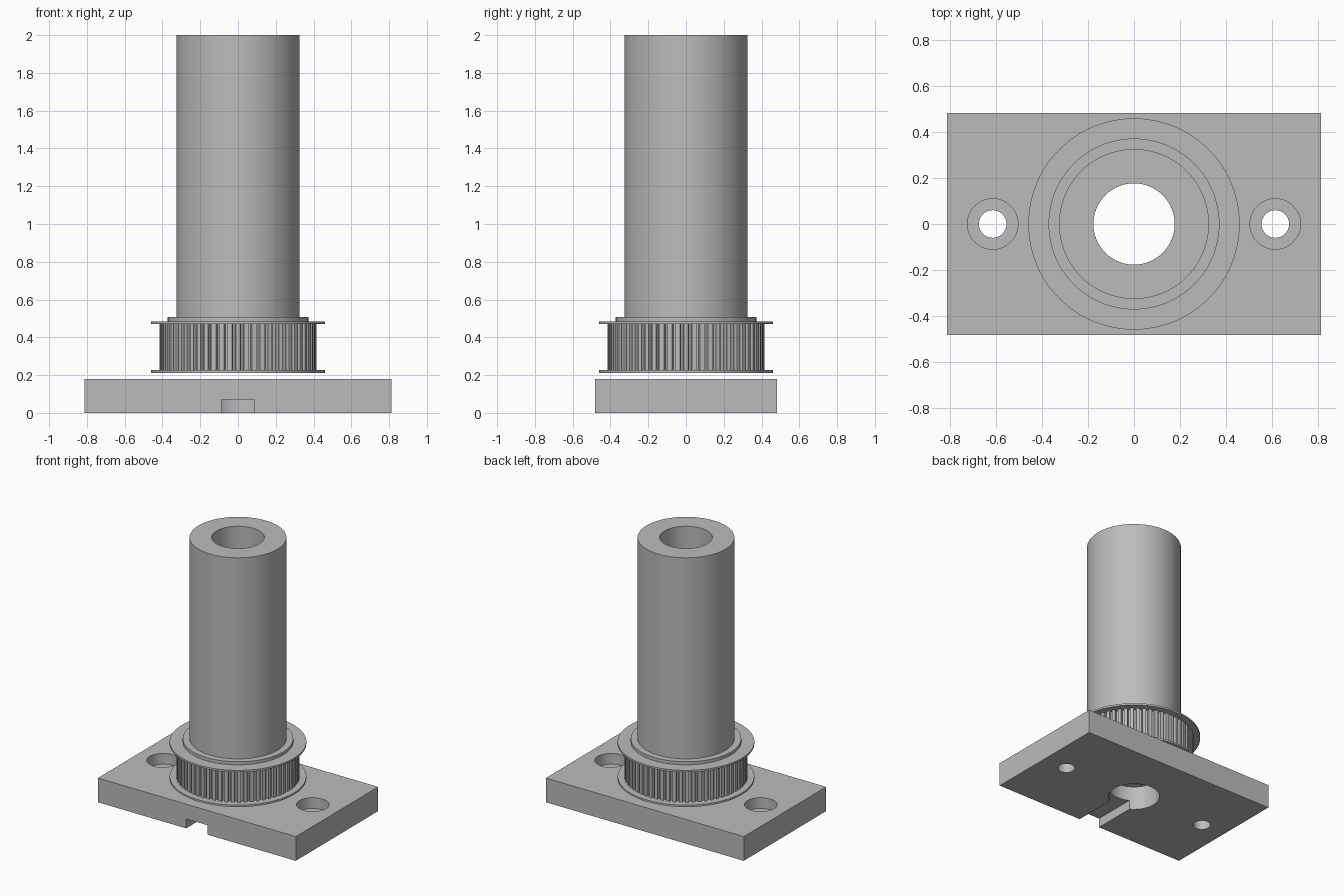
import bpy, bmesh, math

cube = bpy.data.objects.get("Cube")
if cube:
    bpy.data.objects.remove(cube, do_unlink=True)

grey = bpy.data.materials.new("machined_grey")
grey.use_nodes = True
grey.diffuse_color = (0.5, 0.5, 0.5, 1)
grey.node_tree.nodes["Principled BSDF"].inputs["Base Color"].default_value = (0.5, 0.5, 0.5, 1)

BORE = 0.177
TEETH = 60


def finish(bm, name, smooth=True):
    bmesh.ops.recalc_face_normals(bm, faces=bm.faces)
    mesh = bpy.data.meshes.new(name)
    bm.to_mesh(mesh)
    bm.free()
    mesh.materials.append(grey)
    obj = bpy.data.objects.new(name, mesh)
    bpy.context.collection.objects.link(obj)
    if smooth:
        shade(obj)
    return obj


def shade(obj):
    bpy.ops.object.select_all(action="DESELECT")
    obj.select_set(True)
    bpy.context.view_layer.objects.active = obj
    bpy.ops.object.shade_smooth_by_angle(angle=math.radians(30))


def lathe(name, profile, steps=96):
    """Revolve a closed (radius, z) outline about the z axis."""
    bm = bmesh.new()
    verts = [bm.verts.new((r, 0, z)) for r, z in profile]
    edges = [bm.edges.new((v, verts[i - 1])) for i, v in enumerate(verts)]
    bmesh.ops.spin(bm, geom=verts + edges, cent=(0, 0, 0), axis=(0, 0, 1),
                   angle=math.tau, steps=steps, use_merge=True)
    bmesh.ops.remove_doubles(bm, verts=bm.verts, dist=1e-5)
    return finish(bm, name)


def box(name, low, high):
    bm = bmesh.new()
    bmesh.ops.create_cube(bm, size=1)
    for v in bm.verts:
        v.co = [(a + b) / 2 + c * (b - a) for a, b, c in zip(low, high, v.co)]
    return finish(bm, name, False)


def cylinder(name, x, radius, low, high):
    bm = bmesh.new()
    bmesh.ops.create_cone(bm, cap_ends=True, segments=64, radius1=radius,
                          radius2=radius, depth=high - low)
    bmesh.ops.translate(bm, verts=bm.verts, vec=(x, 0, (low + high) / 2))
    return finish(bm, name, False)


def cut(obj, cutter):
    """Subtract the cutter, then discard it."""
    mod = obj.modifiers.new("cut", "BOOLEAN")
    mod.operation, mod.solver, mod.object = "DIFFERENCE", "EXACT", cutter
    bpy.context.view_layer.objects.active = obj
    bpy.ops.object.modifier_apply(modifier=mod.name)
    bpy.data.objects.remove(cutter, do_unlink=True)


# Base plate with central bore, front slot and counterbored screw holes
plate = box("base_plate", (-0.813, -0.483, 0), (0.813, 0.483, 0.18))
cut(plate, cylinder("bore_cutter", 0, BORE, -0.1, 0.3))
cut(plate, box("slot_cutter", (-0.088, -0.6, -0.1), (0.088, 0, 0.07)))
for x in (-0.615, 0.615):
    cut(plate, cylinder("screw_cutter", x, 0.06, -0.1, 0.3))
    cut(plate, cylinder("counterbore_cutter", x, 0.11, 0.1, 0.3))
shade(plate)

# Hollow shaft with the two pulley flanges and the shoulder
lathe("shaft_and_flanges", [
    (BORE, 0.212), (0.46, 0.212), (0.46, 0.226), (0.37, 0.226),
    (0.37, 0.47), (0.46, 0.47), (0.46, 0.484), (0.372, 0.484),
    (0.372, 0.507), (0.326, 0.507), (0.326, 2), (BORE, 2)])

# Toothed belt track between the flanges
outline = [(-0.27, 0.415), (0.27, 0.415), (0.36, 0.392), (0.64, 0.392)]
bm = bmesh.new()
ring = []
for i in range(TEETH):
    for offset, r in outline:
        a = math.tau * (i + offset) / TEETH
        ring.append(bm.verts.new((r * math.cos(a), r * math.sin(a), 0.22)))
face = bm.faces.new(ring)
top = bmesh.ops.extrude_face_region(bm, geom=[face])["geom"]
bmesh.ops.translate(bm, vec=(0, 0, 0.255),
                    verts=[g for g in top if isinstance(g, bmesh.types.BMVert)])
# Remove the end caps, which are buried in the flanges
caps = [f for f in bm.faces if len(f.verts) > 4]
bmesh.ops.delete(bm, geom=caps, context="FACES")
finish(bm, "belt_teeth", False)
